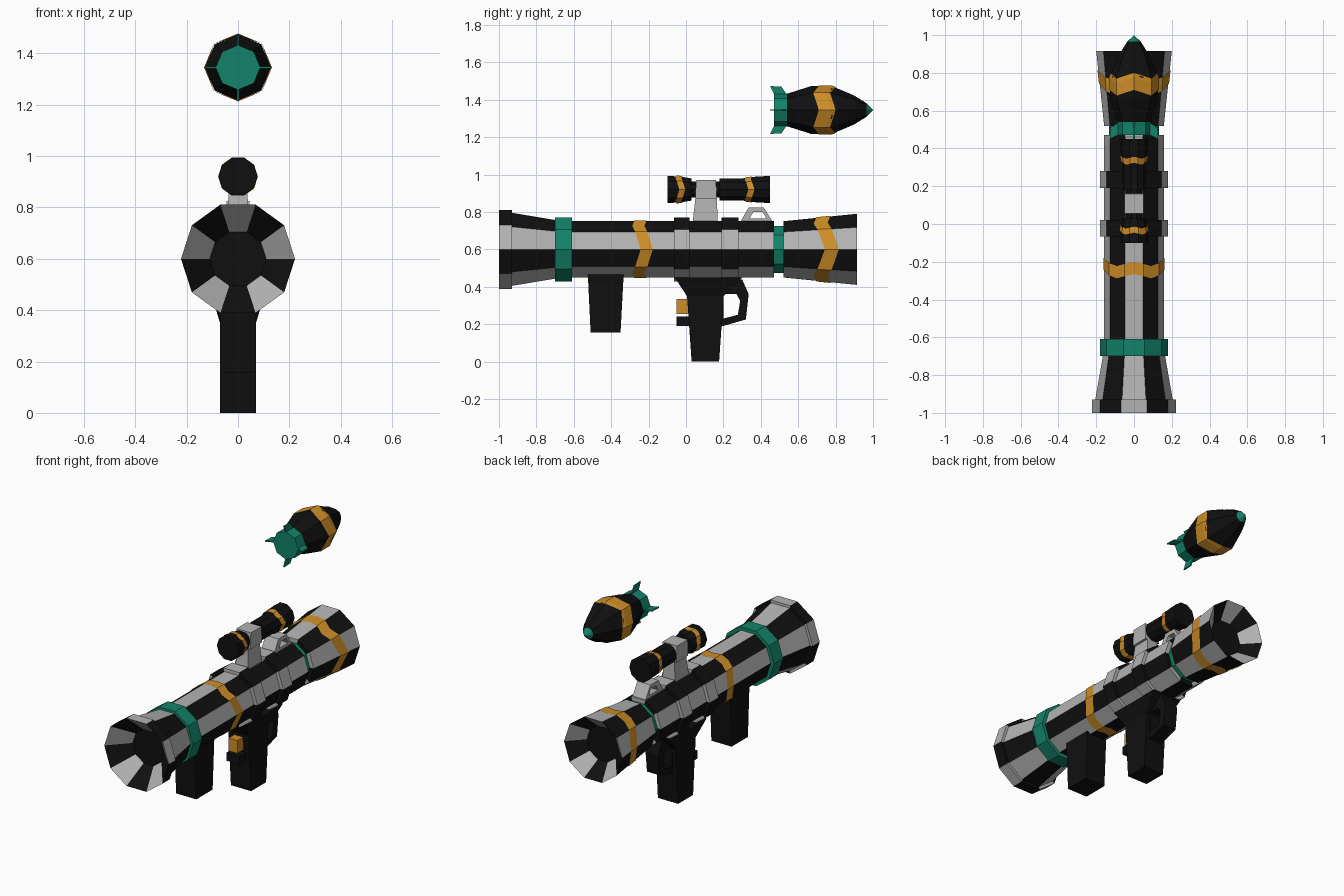
import bpy, bmesh, math
from mathutils import Matrix, Vector

cube = bpy.data.objects.get("Cube")
if cube:
    bpy.data.objects.remove(cube, do_unlink=True)


def material(name, rgb):
    m = bpy.data.materials.new(name)
    m.use_nodes = True
    m.diffuse_color = (*rgb, 1)
    m.node_tree.nodes["Principled BSDF"].inputs["Base Color"].default_value = (*rgb, 1)
    return m


BLACK = material("black", (0.005, 0.005, 0.005))
GREY = material("light grey", (0.45, 0.45, 0.45))
GREEN = material("green", (0.006, 0.23, 0.14))
GOLD = material("gold", (0.62, 0.27, 0.02))


def finish(name, bm, *mats):
    bmesh.ops.recalc_face_normals(bm, faces=bm.faces)
    mesh = bpy.data.meshes.new(name)
    bm.to_mesh(mesh)
    bm.free()
    for m in mats:
        mesh.materials.append(m)
    obj = bpy.data.objects.new(name, mesh)
    bpy.context.collection.objects.link(obj)
    return obj


def lathe(name, profile, z, sides, mats, rule=lambda ring, side: 0):
    """Facetted body of (y, radius) points turned about a lengthwise axis."""
    bm = bmesh.new()
    rings = []
    for y, r in profile:
        count = sides if r > 0 else 1
        rings.append([bm.verts.new((r * math.cos(math.tau * k / sides), y,
                                    z + r * math.sin(math.tau * k / sides)))
                      for k in range(count)])
    for i, (a, b) in enumerate(zip(rings, rings[1:])):
        for k in range(sides):
            corners = [a[k % len(a)], a[(k + 1) % len(a)], b[(k + 1) % len(b)], b[k % len(b)]]
            face = bm.faces.new(list(dict.fromkeys(corners)))
            face.material_index = rule(i, k)
    return finish(name, bm, *mats)


def zigzag(name, profile, z, sides, per_side, y, width, wave):
    """Thin painted stripe hugging a facetted body; wave(angle) shifts it in y."""
    bm = bmesh.new()
    count, rows = sides * per_side, 4
    grid = []
    for k in range(count):
        a = math.tau * k / count
        half = math.pi / sides
        flat = math.cos(half) / math.cos(a % (2 * half) - half)
        column = []
        for j in range(rows + 1):
            py = y + wave(a) + width * (j / rows - 0.5)
            for (y0, r0), (y1, r1) in zip(profile, profile[1:]):
                if y1 > y0 and y0 <= py <= y1:
                    r = r0 + (r1 - r0) * (py - y0) / (y1 - y0)
            r = (r + 0.004) * flat
            column.append(bm.verts.new((r * math.cos(a), py, z + r * math.sin(a))))
        grid.append(column)
    for k in range(count):
        a, b = grid[k], grid[(k + 1) % count]
        for j in range(rows):
            bm.faces.new((a[j], b[j], b[j + 1], a[j + 1]))
    return finish(name, bm, GOLD)


def block(name, bottom, top, mat):
    """Tapered block between two rectangles given as (y0, y1, half width, z)."""
    bm = bmesh.new()
    loops = [[bm.verts.new(p) for p in ((-w, y0, z), (w, y0, z), (w, y1, z), (-w, y1, z))]
             for y0, y1, w, z in (bottom, top)]
    for loop in loops:
        bm.faces.new(loop)
    for i in range(4):
        j = (i + 1) % 4
        bm.faces.new((loops[0][i], loops[0][j], loops[1][j], loops[1][i]))
    return finish(name, bm, mat)


def frame(name, outer, inner, half, mat):
    """Side outline with a matching hole, given thickness across x."""
    bm = bmesh.new()
    n = len(outer)
    o, i = ([[bm.verts.new((x, y, z)) for y, z in loop] for x in (-half, half)]
            for loop in (outer, inner))
    for k in range(n):
        m = (k + 1) % n
        for s in (0, 1):
            bm.faces.new((o[s][k], o[s][m], i[s][m], i[s][k]))
        for loop in (o, i):
            bm.faces.new((loop[0][k], loop[0][m], loop[1][m], loop[1][k]))
    return finish(name, bm, mat)


def ring(name, y0, y1, r, mats, rule=lambda i, k: 0):
    return lathe(name, [(y0, 0.11), (y0, r), (y1, r), (y1, 0.11)], AXIS, 10, mats, rule)


# Launch tube: alternating grey and black facets, flared at both ends
AXIS = 0.6
tube = [(-0.88, 0), (-0.88, 0.11), (-1, 0.222), (-0.93, 0.222), (-0.93, 0.205),
        (-0.66, 0.158), (0.47, 0.158), (0.47, 0.12), (0.52, 0.12), (0.52, 0.158),
        (0.915, 0.2), (0.82, 0.11), (0.82, 0)]
last = len(tube) - 2
lathe("launch_tube", tube, AXIS, 10, (GREY, BLACK),
      lambda i, k: 1 if i in (0, last) else k % 2)
for name, y0, y1 in (("rear_band", -0.065, 0.02), ("front_band", 0.19, 0.28)):
    ring(name, y0, y1, 0.18, (GREY, BLACK), lambda i, k: k % 2)
ring("rear_collar", -0.7, -0.61, 0.18, (GREEN,))
ring("muzzle_collar", 0.465, 0.525, 0.132, (GREEN,))


def chevron(depth):
    """Forward at the sides, back on the shoulders, part way forward on top."""
    def wave(a):
        up = math.degrees(math.asin(min(1, abs(math.sin(a)))))
        return -depth * (up / 54 if up <= 54 else 1 - (up - 54) / 72)
    return wave


zigzag("tube_stripe", tube[5:7], AXIS, 10, 2, -0.21, 0.065, chevron(0.045))
zigzag("muzzle_stripe", tube[9:11], AXIS, 10, 2, 0.78, 0.075, chevron(0.06))

# Sighting scope with its bracket
scope = [(-0.1, 0), (-0.1, 0.076), (-0.03, 0.073), (0.03, 0.062), (0.03, 0.045),
         (0.18, 0.045), (0.18, 0.062), (0.3, 0.062), (0.38, 0.073), (0.45, 0.076), (0.45, 0)]
lathe("scope", scope, 0.92, 10, (BLACK,))
for name, y in (("scope_rear_stripe", -0.02), ("scope_front_stripe", 0.35)):
    zigzag(name, scope, 0.92, 10, 2, y, 0.032, chevron(0.02))
block("scope_clamp", (0.05, 0.165, 0.05, 0.87), (0.055, 0.16, 0.05, 0.972), GREY)
block("scope_post", (0.035, 0.17, 0.045, 0.74), (0.05, 0.165, 0.035, 0.87), GREY)

# Front sight
frame("front_sight", [(0.29, 0.745), (0.335, 0.825), (0.415, 0.825), (0.465, 0.745)],
      [(0.34, 0.765), (0.36, 0.8), (0.41, 0.8), (0.43, 0.765)], 0.045, GREY)

# Grips, trigger and guard
block("rear_grip", (-0.51, -0.35, 0.07, 0.155), (-0.525, -0.333, 0.07, 0.47), BLACK)
block("main_grip", (0.03, 0.177, 0.07, 0), (0.005, 0.202, 0.07, 0.36), BLACK)
block("grip_mount", (0.005, 0.202, 0.07, 0.35), (-0.06, 0.3, 0.1, 0.45), BLACK)
block("grip_spur", (-0.05, 0.03, 0.045, 0.19), (-0.05, 0.03, 0.045, 0.24), BLACK)
block("trigger", (-0.05, 0.02, 0.03, 0.255), (-0.05, 0.02, 0.03, 0.335), GOLD)
frame("trigger_guard",
      [(0.18, 0.44), (0.3, 0.44), (0.335, 0.36), (0.32, 0.225), (0.18, 0.185)],
      [(0.2, 0.36), (0.27, 0.36), (0.29, 0.325), (0.277, 0.25), (0.2, 0.23)], 0.045, BLACK)

# Rocket hovering above the muzzle
ROCKET_Z = 1.345
rocket = [(0.47, 0), (0.47, 0.087), (0.54, 0.087), (0.67, 0.128), (0.78, 0.128),
          (0.9, 0.077), (0.965, 0.036), (1, 0)]
lathe("rocket", rocket, ROCKET_Z, 8, (BLACK, GREEN), lambda i, k: int(i < 2 or i > 5))
zigzag("rocket_stripe", rocket, ROCKET_Z, 8, 1, 0.74, 0.09,
       lambda a: 0.015 * math.cos(4 * a))

# Four thin tail fins
for k in range(4):
    bm = bmesh.new()
    outline = [(0.54, 0.08), (0.51, 0.125), (0.45, 0.128), (0.475, 0.075)]
    face = bm.faces.new([bm.verts.new((-0.004, y, r)) for y, r in outline])
    side = bmesh.ops.extrude_face_region(bm, geom=[face])["geom"]
    bmesh.ops.translate(bm, vec=Vector((0.008, 0, 0)),
                        verts=[v for v in side if isinstance(v, bmesh.types.BMVert)])
    bm.transform(Matrix.Translation((0, 0, ROCKET_Z)) @ Matrix.Rotation(k * math.pi / 2, 4, "Y"))
    finish(f"rocket_fin_{k + 1}", bm, GREEN)
